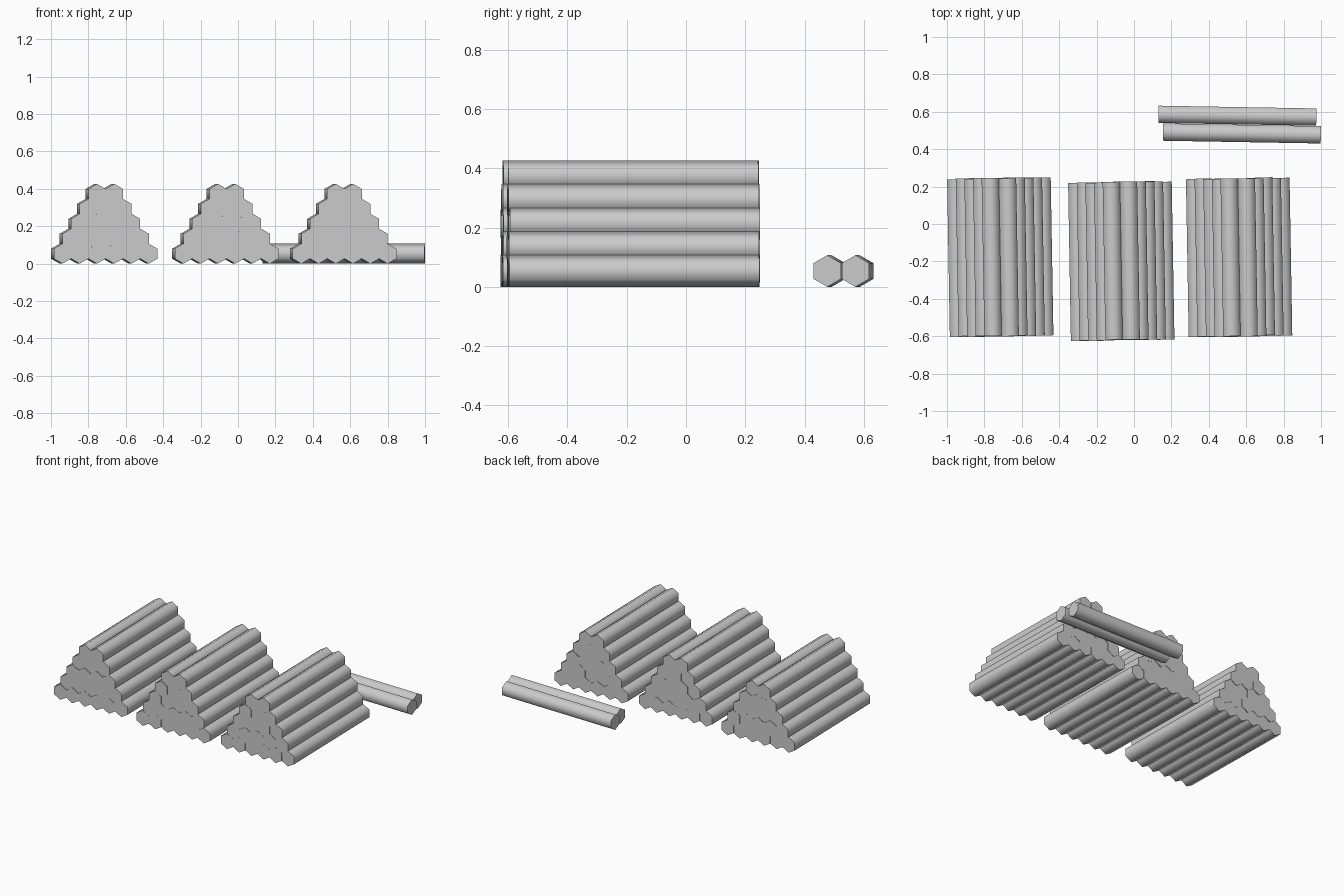
import bpy, bmesh, random
from math import radians, sqrt, sin, cos, pi
from mathutils import Matrix

if "Cube" in bpy.data.objects:
    bpy.data.objects.remove(bpy.data.objects["Cube"])

random.seed(4)
R = 0.0533             # hexagon radius, point upward
LENGTH = 0.844
PITCH = R * sqrt(3)    # spacing within a row
ROW = R * 1.5          # spacing between rows


def add_log(bm, x, y, z):
    # six-sided log lying along y, smooth sides and flat ends
    rings = []
    for end in (-LENGTH / 2, LENGTH / 2):
        rings.append([bm.verts.new((x + R * sin(i * pi / 3), y + end,
                                    z + R * cos(i * pi / 3))) for i in range(6)])
    front, back = rings
    bm.faces.new(front)
    bm.faces.new(back[::-1])
    for i in range(6):
        j = (i + 1) % 6
        side = bm.faces.new((front[i], back[i], back[j], front[j]))
        side.smooth = True


def make_object(name, bm, x, y, angle):
    bmesh.ops.recalc_face_normals(bm, faces=bm.faces[:])
    mesh = bpy.data.meshes.new(name)
    bm.to_mesh(mesh)
    bm.free()
    obj = bpy.data.objects.new(name, mesh)
    obj.matrix_world = Matrix.Translation((x, y, 0)) @ Matrix.Rotation(radians(angle), 4, 'Z')
    bpy.context.collection.objects.link(obj)


# three piles with rows of 6, 5, 4, 3 and 2 logs, ends slightly uneven
for name, x, y in (("left_log_pile", -0.715, -0.177),
                   ("middle_log_pile", -0.068, -0.198),
                   ("right_log_pile", 0.562, -0.178)):
    bm = bmesh.new()
    for row, count in enumerate((6, 5, 4, 3, 2)):
        for k in range(count):
            add_log(bm, (k - (count - 1) / 2) * PITCH,
                    random.uniform(-0.003, 0.003), R + row * ROW)
    make_object(name, bm, x, y, 1)

# two loose logs lying crosswise behind the piles
for name, x, y in (("loose_log_back", 0.553, 0.579), ("loose_log_front", 0.577, 0.484)):
    bm = bmesh.new()
    add_log(bm, 0, 0, R)
    make_object(name, bm, x, y, -91)
